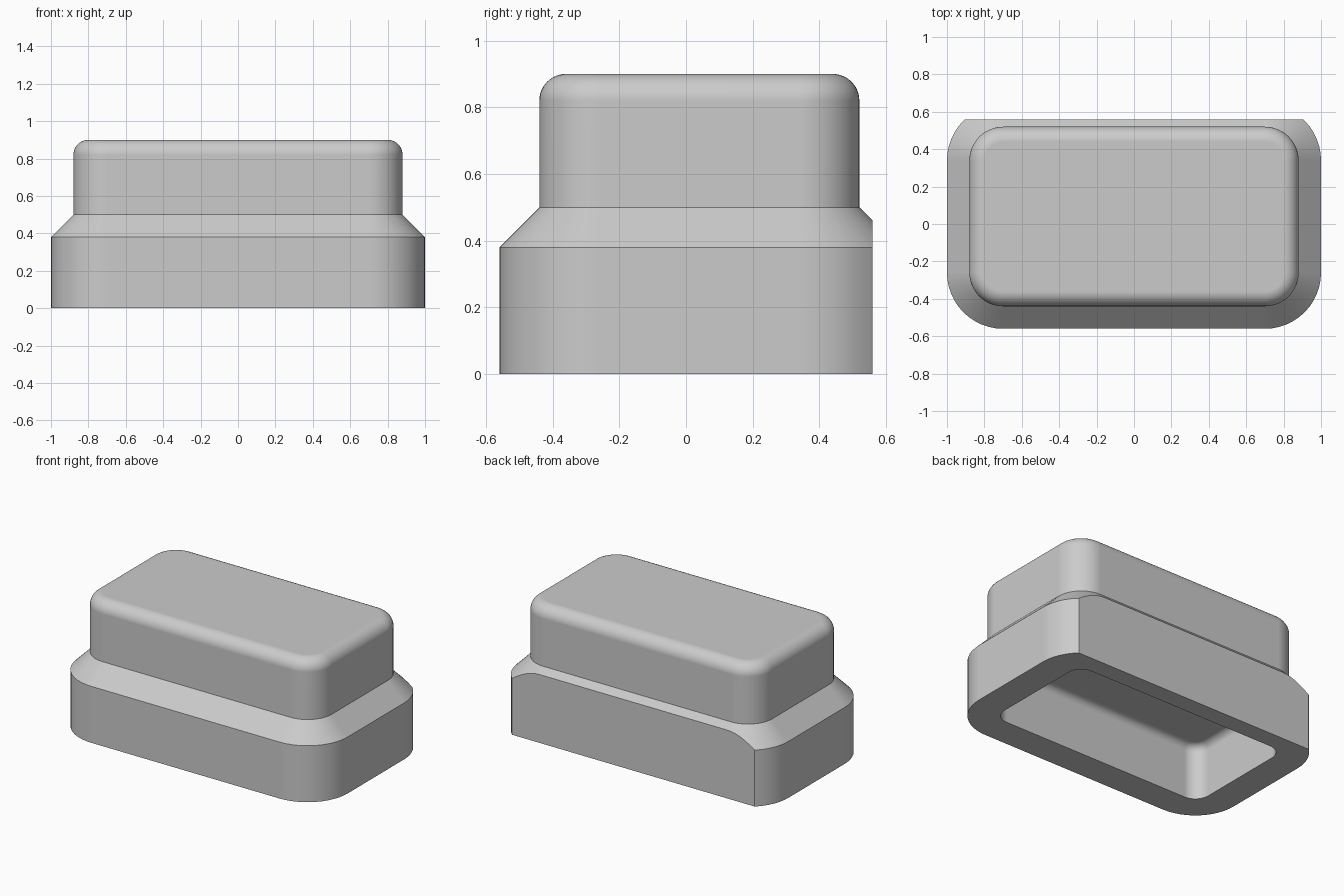
import bpy, bmesh
from math import sin, cos, pi, radians

cube = bpy.data.objects.get("Cube")
if cube:
    bpy.data.objects.remove(cube)

# Single grey material
grey = bpy.data.materials.new("plain_grey")
grey.use_nodes = True
grey.diffuse_color = (0.6, 0.6, 0.6, 1)
grey.node_tree.nodes["Principled BSDF"].inputs["Base Color"].default_value = grey.diffuse_color

ARC = 12               # segments per rounded corner
CORE_X, CORE_Y = 0.70, 0.30   # corner centres shared by every outline
SHIFT_Y = 0.04
BACK_CUT = 0.56


def fillet(radius, offset, top):
    """Quarter round from a vertical wall up into a flat top."""
    return [(offset - radius + radius * cos(a), top - radius + radius * sin(a))
            for a in (pi / 2 * i / ARC for i in range(ARC + 1))]


def ring(bm, offset, z):
    """Rounded rectangle lying at a given distance from the core rectangle."""
    verts = []
    for q, (sx, sy) in enumerate(((1, 1), (-1, 1), (-1, -1), (1, -1))):
        for i in range(ARC + 1):
            a = pi / 2 * (q + i / ARC)
            verts.append(bm.verts.new((sx * CORE_X + offset * cos(a),
                                       SHIFT_Y + sy * CORE_Y + offset * sin(a), z)))
    return verts


# Profile from the recess ceiling, down its wall, round the base and up to the top
cavity = fillet(0.05, 0.10, 0.37)[::-1] + [(0.10, 0)]
shell = [(0.30, 0), (0.30, 0.38), (0.18, 0.50)] + fillet(0.08, 0.18, 0.90)

bm = bmesh.new()
rings = [ring(bm, d, z) for d, z in cavity + shell]
for low, high in zip(rings, rings[1:]):
    n = len(low)
    for i in range(n):
        j = (i + 1) % n
        bm.faces.new((low[i], low[j], high[j], high[i]))
bm.faces.new(rings[0][::-1])
bm.faces.new(rings[-1])

# Flat back: slice the base and close the opening
cut = bmesh.ops.bisect_plane(bm, geom=bm.verts[:] + bm.edges[:] + bm.faces[:],
                             plane_co=(0, BACK_CUT, 0), plane_no=(0, 1, 0), clear_outer=True)
rim = [e for e in cut["geom_cut"] if isinstance(e, bmesh.types.BMEdge)]
bmesh.ops.contextual_create(bm, geom=rim)
bmesh.ops.recalc_face_normals(bm, faces=bm.faces[:])

mesh = bpy.data.meshes.new("stepped_cap")
bm.to_mesh(mesh)
bm.free()
mesh.materials.append(grey)
cap = bpy.data.objects.new("stepped_cap", mesh)
bpy.context.collection.objects.link(cap)

# Smooth rounds while the large flat faces stay evenly shaded
bpy.ops.object.select_all(action='DESELECT')
cap.select_set(True)
bpy.context.view_layer.objects.active = cap
bpy.ops.object.shade_smooth_by_angle(angle=radians(30))
flat = cap.modifiers.new("even_flats", 'WEIGHTED_NORMAL')
flat.weight = 100
flat.keep_sharp = True
